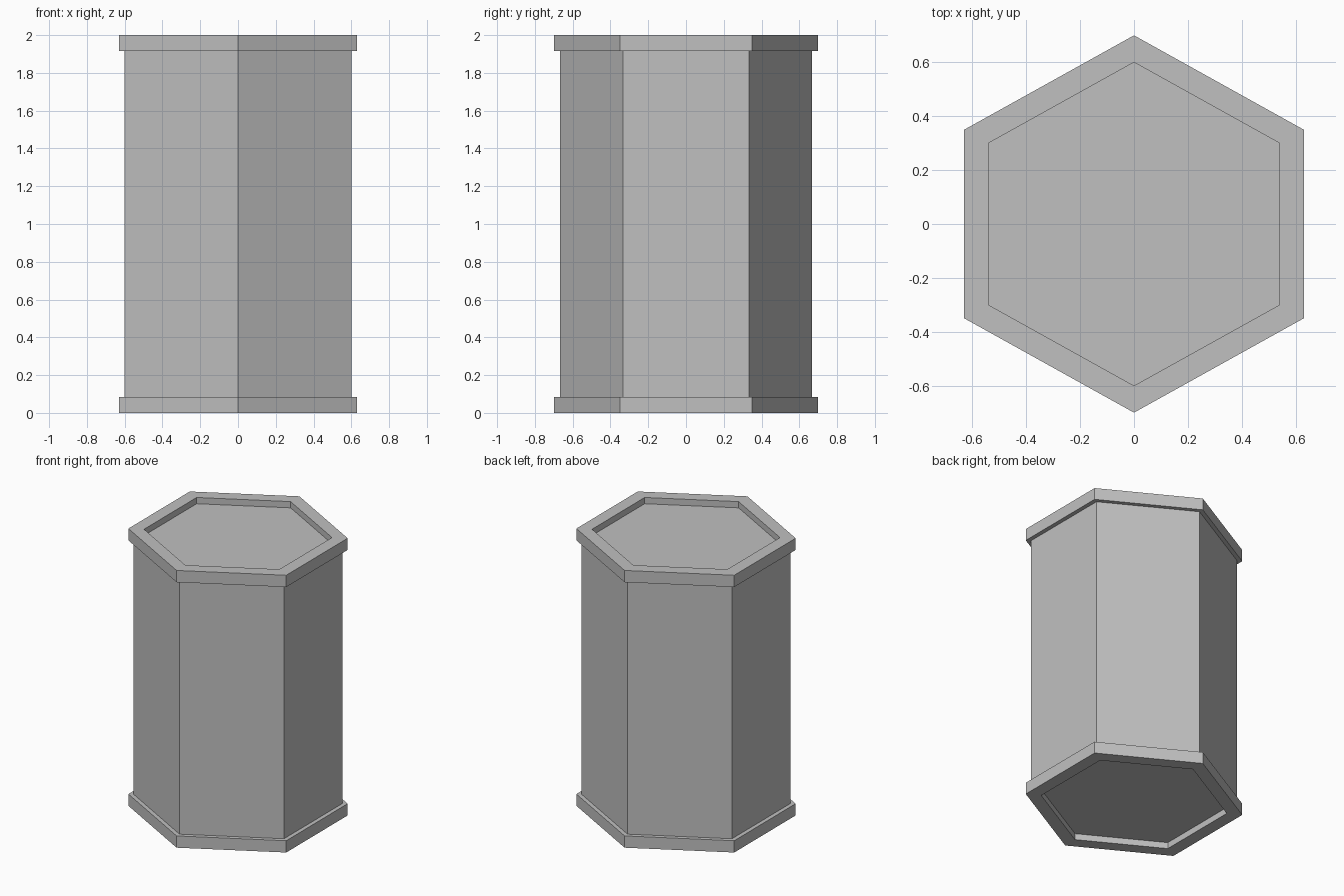
import bpy, bmesh

if "Cube" in bpy.data.objects:
    bpy.data.objects.remove(bpy.data.objects["Cube"], do_unlink=True)

HEIGHT = 2.0
BODY, RIM, INNER = 0.667, 0.70, 0.60   # corner radii along y
RIM_H, RECESS = 0.085, 0.045

grey = bpy.data.materials.new("plain_grey")
grey.use_nodes = True
colour = (0.527, 0.527, 0.527, 1)
grey.diffuse_color = colour
grey.node_tree.nodes["Principled BSDF"].inputs["Base Color"].default_value = colour


def hexagon(bm, r, z):
    """Six-sided ring, slightly widened in x, with points at front and back."""
    w = 0.9 * r
    corners = [(0, -r), (w, -r / 2), (w, r / 2), (0, r), (-w, r / 2), (-w, -r / 2)]
    return [bm.verts.new((x, y, z)) for x, y in corners]


def hex_part(name, profile, floor=False):
    """Skin hexagonal rings along a (radius, height) profile."""
    bm = bmesh.new()
    rings = [hexagon(bm, r, z) for r, z in profile]
    for a, b in zip(rings, rings[1:]):
        for i in range(6):
            j = (i + 1) % 6
            bm.faces.new((a[i], a[j], b[j], b[i]))
    if floor:
        bm.faces.new(rings[-1])
    mesh = bpy.data.meshes.new(name)
    bm.to_mesh(mesh)
    bm.free()
    mesh.materials.append(grey)
    obj = bpy.data.objects.new(name, mesh)
    bpy.context.collection.objects.link(obj)
    return obj


# Straight column wall between the two rims
hex_part("column_body", [(BODY, RIM_H), (BODY, HEIGHT - RIM_H)])

# Projecting rim with a sunken panel, at the top
cap = [(BODY, HEIGHT - RIM_H), (RIM, HEIGHT - RIM_H), (RIM, HEIGHT),
       (INNER, HEIGHT), (INNER, HEIGHT - RECESS)]
hex_part("top_rim", cap, floor=True)

# The same rim turned over for the base
base = hex_part("bottom_rim", [(r, HEIGHT - z) for r, z in cap], floor=True)
base.data.flip_normals()
